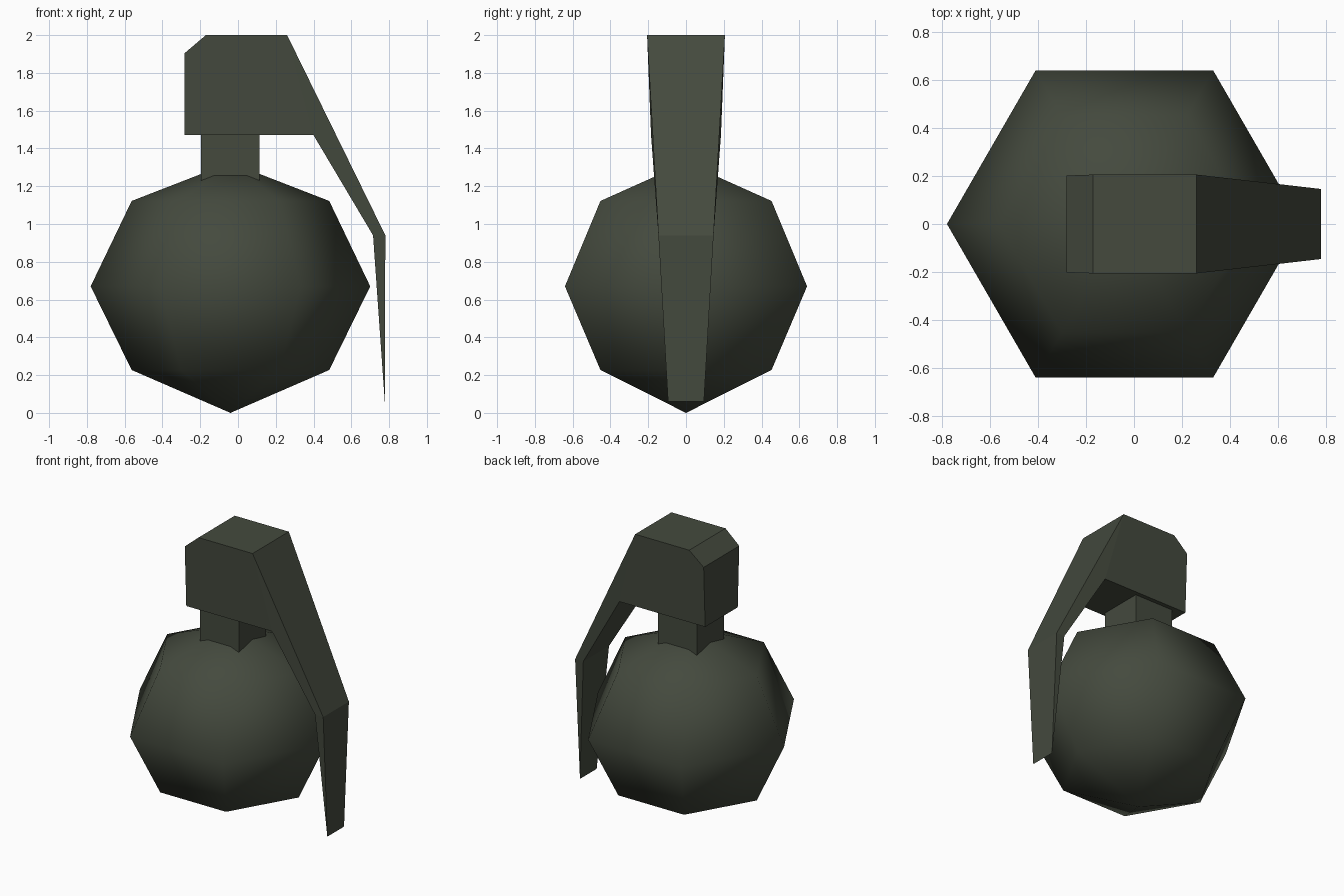
import bpy, bmesh, math

if "Cube" in bpy.data.objects:
    bpy.data.objects.remove(bpy.data.objects["Cube"])

olive = bpy.data.materials.new("dark olive green")
olive.diffuse_color = (0.058, 0.068, 0.048, 1)
olive.use_nodes = True
olive.node_tree.nodes["Principled BSDF"].inputs["Base Color"].default_value = olive.diffuse_color
CX = -0.04  # axis of body and neck


def finish(name, bm, smooth):
    bmesh.ops.recalc_face_normals(bm, faces=bm.faces)
    for f in bm.faces:
        f.smooth = smooth
    me = bpy.data.meshes.new(name)
    bm.to_mesh(me)
    bm.free()
    me.materials.append(olive)
    ob = bpy.data.objects.new(name, me)
    bpy.context.collection.objects.link(ob)
    return ob


def lathe(name, rings, sides, turn=0.0, smooth=True):
    """Stack of polygon rings (radius, z); radius 0 makes a pole."""
    bm = bmesh.new()
    loops = []
    for r, z in rings:
        n = sides if r > 0 else 1
        loops.append([bm.verts.new((CX + r * math.cos(turn + math.tau * i / sides),
                                    r * math.sin(turn + math.tau * i / sides), z))
                      for i in range(n)])
    for a, b in zip(loops, loops[1:]):
        for i in range(sides):
            j = (i + 1) % sides
            quad = [a[i % len(a)], a[j % len(a)], b[j % len(b)], b[i % len(b)]]
            bm.faces.new(list(dict.fromkeys(quad)))
    for loop in (loops[0], loops[-1]):
        if len(loop) > 2:
            bm.faces.new(loop)
    return finish(name, bm, smooth)


# Six-sided rounded body
lathe("body", [(0, 0), (0.523, 0.227), (0.74, 0.67), (0.523, 1.122), (0, 1.325)], 6)

# Square neck, sunk into the body
lathe("neck", [(0.155 * math.sqrt(2), 1.2), (0.155 * math.sqrt(2), 1.475)],
      4, math.pi / 4, False)

# Fuse head and lever: side outline as (x, z, half width)
outline = [(-0.282, 1.47, 0.185), (-0.282, 1.905, 0.202), (-0.17, 2.0, 0.206),
           (0.26, 2.0, 0.206), (0.78, 0.94, 0.146), (0.777, 0.06, 0.095),
           (0.715, 0.94, 0.146), (0.40, 1.47, 0.185)]
bm = bmesh.new()
near = [bm.verts.new((x, -w, z)) for x, z, w in outline]
far = [bm.verts.new((x, w, z)) for x, z, w in outline]
for side in (near, far):
    for patch in ((0, 1, 2, 3, 7), (3, 4, 6, 7), (4, 5, 6)):
        bm.faces.new([side[i] for i in patch])
for i in range(len(outline)):
    j = (i + 1) % len(outline)
    bm.faces.new((near[i], near[j], far[j], far[i]))
finish("head_and_lever", bm, False)
